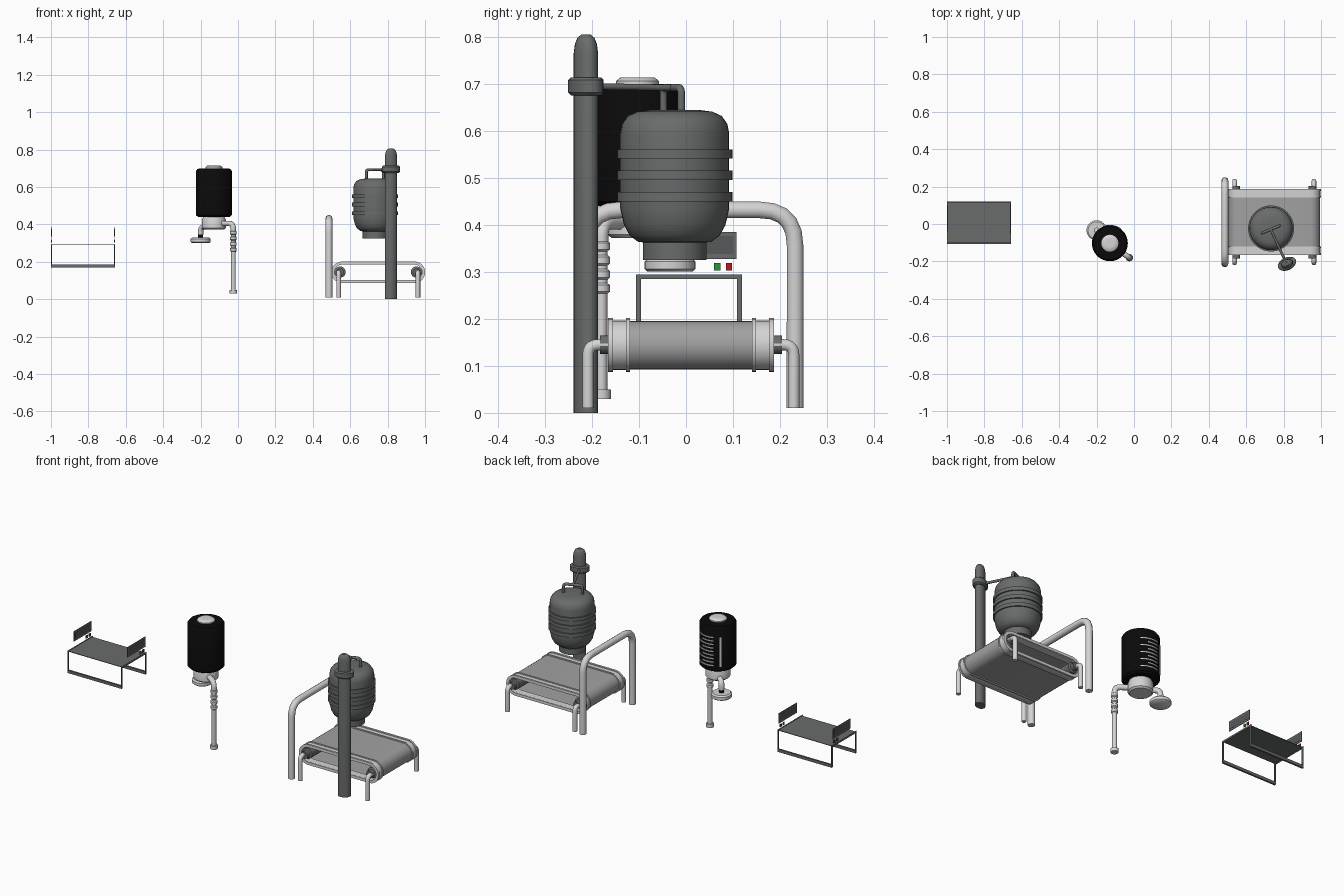
import bpy, bmesh, math
from mathutils import Vector, Matrix

if "Cube" in bpy.data.objects:
    bpy.data.objects.remove(bpy.data.objects["Cube"])


def material(name, r, g, b):
    m = bpy.data.materials.new(name)
    m.diffuse_color = (r, g, b, 1)
    m.use_nodes = True
    m.node_tree.nodes["Principled BSDF"].inputs["Base Color"].default_value = m.diffuse_color
    return m


DARK = material("dark grey", 0.14, 0.15, 0.145)
LIGHT = material("light grey", 0.66, 0.66, 0.66)
BELT = material("belt grey", 0.36, 0.36, 0.36)
BLACK = material("black", 0.003, 0.003, 0.003)
SCREEN = material("screen grey", 0.09, 0.1, 0.1)
GREEN = material("green", 0.02, 0.3, 0.04)
RED = material("red", 0.5, 0.01, 0.01)


def finish(ob, mat):
    ob.data.materials.append(mat)
    bpy.ops.object.select_all(action='DESELECT')
    ob.select_set(True)
    bpy.context.view_layer.objects.active = ob
    if ob.type == 'CURVE':
        bpy.ops.object.convert(target='MESH')
        ob = bpy.context.object
    bpy.ops.object.shade_smooth_by_angle(angle=math.radians(40))
    return ob


def from_bmesh(name, bm, mat):
    bmesh.ops.recalc_face_normals(bm, faces=bm.faces)
    me = bpy.data.meshes.new(name)
    bm.to_mesh(me)
    bm.free()
    ob = bpy.data.objects.new(name, me)
    bpy.context.collection.objects.link(ob)
    return finish(ob, mat)


def box(name, x, y, z, mat):
    bm = bmesh.new()
    bmesh.ops.create_cube(bm, size=1)
    for v in bm.verts:
        v.co = [(a + b) / 2 + c * (b - a) for (a, b), c in zip((x, y, z), v.co)]
    return from_bmesh(name, bm, mat)


def lathe(name, centre, profile, mat, n=32, scale=(1, 1), turn=0, axis='Z'):
    """Spin (radius, height) pairs round an axis through centre."""
    bm = bmesh.new()
    rings = [[bm.verts.new((r * math.cos(2 * math.pi * i / n) * scale[0],
                            r * math.sin(2 * math.pi * i / n) * scale[1], z))
              for i in range(n)] for r, z in profile]
    for a, b in zip(rings, rings[1:]):
        for i in range(n):
            bm.faces.new((a[i], a[(i + 1) % n], b[(i + 1) % n], b[i]))
    bm.faces.new(rings[0])
    bm.faces.new(rings[-1])
    rot = Matrix.Rotation(-math.pi / 2, 4, 'X') if axis == 'Y' else Matrix.Rotation(turn, 4, 'Z')
    bm.transform(Matrix.Translation(centre) @ rot)
    return from_bmesh(name, bm, mat)


def tube(name, points, radius, mat, bend=0.0):
    """Round pipe along points with filleted corners."""
    p = [Vector(q) for q in points]
    path = [p[0]]
    for a, b, c in zip(p, p[1:], p[2:]):
        s, e = b + (a - b).normalized() * bend, b + (c - b).normalized() * bend
        path += [(1 - t) ** 2 * s + 2 * t * (1 - t) * b + t * t * e for t in (0, .2, .4, .6, .8, 1)]
    path.append(p[-1])
    cu = bpy.data.curves.new(name, 'CURVE')
    cu.dimensions = '3D'
    cu.bevel_depth, cu.bevel_resolution, cu.use_fill_caps = radius, 3, True
    sp = cu.splines.new('POLY')
    sp.points.add(len(path) - 1)
    for q, v in zip(sp.points, path):
        q.co = (*v, 1)
    ob = bpy.data.objects.new(name, cu)
    bpy.context.collection.objects.link(ob)
    return finish(ob, mat)


def loop_band(name, y0, y1, r, thick, mat, x0=0.557, x1=0.943, z=0.144, n=12):
    """Stadium shaped band running round both rollers."""
    bm = bmesh.new()

    def ring(rad, y):
        return [bm.verts.new(((x1 if s else x0) + rad * math.cos(a), y, z + rad * math.sin(a)))
                for s in (1, 0) for k in range(n + 1)
                for a in [(-math.pi / 2 if s else math.pi / 2) + math.pi * k / n]]
    rs = [ring(r, y0), ring(r, y1), ring(r - thick, y1), ring(r - thick, y0)]
    m = len(rs[0])
    for a, b in zip(rs, rs[1:] + rs[:1]):
        for i in range(m):
            bm.faces.new((a[i], a[(i + 1) % m], b[(i + 1) % m], b[i]))
    return from_bmesh(name, bm, mat)


# --- conveyor: belt, side rails, rollers, legs ---
YC = 0.0105
loop_band("conveyor_belt", -0.135, 0.156, 0.052, 0.006, BELT)
for s, side in ((-1, "front"), (1, "back")):
    def span(a, b):
        return sorted((YC + s * a, YC + s * b))
    loop_band(side + "_rail", *span(0.136, 0.173), 0.053, 0.012, LIGHT)
    loop_band(side + "_rail_inner_flange", *span(0.130, 0.138), 0.0575, 0.016, LIGHT)
    loop_band(side + "_rail_outer_flange", *span(0.166, 0.177), 0.0575, 0.016, LIGHT)
    for x, end in ((0.538, "left"), (0.962, "right")):
        tube(f"{side}_{end}_conveyor_leg", [(x, YC + s * 0.17, 0.145), (x, YC + s * 0.219, 0.145),
             (x, YC + s * 0.219, 0.01)], 0.0125, LIGHT, 0.022)
for x, end in ((0.546, "left"), (0.954, "right")):
    lathe(end + "_roller", (x, YC, 0.145), [(0.02, -0.194), (0.02, -0.172), (0.03, -0.168),
          (0.03, 0.168), (0.02, 0.172), (0.02, 0.194)], DARK, 24, axis='Y')

# --- arch pipe beside the conveyor ---
tube("arch_pipe", [(0.486, -0.213, 0.01), (0.486, -0.213, 0.432), (0.486, 0.232, 0.432),
     (0.486, 0.232, 0.01)], 0.0185, LIGHT, 0.075)

# --- column with collar ---
TURN = math.radians(25)
lathe("column", (0.818, -0.213, 0), [(1, 0), (1, 0.765), (0.9, 0.785), (0.7, 0.798), (0.4, 0.805)],
      DARK, 20, (0.034, 0.024), TURN)
lathe("column_collar", (0.818, -0.213, 0), [(0.85, 0.676), (1, 0.682), (1, 0.708), (0.85, 0.714)],
      DARK, 20, (0.052, 0.034), TURN)

# --- hanging tank with ribs, handle and arm ---
T = (0.733, -0.024, 0)
lathe("hanging_tank", T, [(0.068, 0.325), (0.068, 0.363), (0.078, 0.364), (0.096, 0.378), (0.108, 0.4),
      (0.116, 0.435), (0.116, 0.595), (0.112, 0.615), (0.1, 0.632), (0.08, 0.641), (0.05, 0.645)], DARK, 40)
for z in (0.46, 0.506, 0.551):
    lathe("tank_rib", T, [(0.114, z - 0.01), (0.123, z - 0.01), (0.123, z + 0.01), (0.114, z + 0.01)], DARK, 40)
tube("tank_handle", [(0.686, -0.048, 0.635), (0.686, -0.048, 0.692), (0.777, -0.01, 0.692),
     (0.777, -0.01, 0.635)], 0.008, DARK, 0.015)
tube("tank_arm", [(0.731, -0.029, 0.692), (0.81, -0.2, 0.695)], 0.007, DARK)

# --- black vessel with cap and base ---
VX, VY = -0.129, -0.103
lathe("black_vessel", (VX, VY, 0), [(0.085, 0.44), (0.096, 0.45), (0.096, 0.685), (0.088, 0.697),
      (0.05, 0.7)], BLACK, 32)
lathe("vessel_cap", (VX, VY, 0), [(0.046, 0.695), (0.046, 0.706), (0.036, 0.714), (0.02, 0.714)], LIGHT)
lathe("vessel_base", (VX, VY, 0), [(0.055, 0.372), (0.064, 0.38), (0.064, 0.425), (0.055, 0.445)], LIGHT)


# --- level scale on the back of the vessel ---
def scale_mark(name, a0, a1, z0, z1, r0=0.094, r1=0.0985):
    bm = bmesh.new()
    k = max(2, int((a1 - a0) / 8))
    sections = []
    for i in range(k + 1):
        a = math.radians(a0 + (a1 - a0) * i / k)
        sections.append([bm.verts.new((VX + r * math.cos(a), VY + r * math.sin(a), z))
                         for r, z in ((r0, z0), (r1, z0), (r1, z1), (r0, z1))])
    for p, q in zip(sections, sections[1:]):
        for j in range(4):
            bm.faces.new((p[j], p[(j + 1) % 4], q[(j + 1) % 4], q[j]))
    bm.faces.new(sections[0])
    bm.faces.new(sections[-1])
    from_bmesh(name, bm, LIGHT)


scale_mark("scale_bar", 130, 136, 0.47, 0.64)
for i in range(9):
    scale_mark("scale_tick", 50 if i % 2 == 0 else 72, 112, 0.474 + i * 0.02, 0.48 + i * 0.02)

# --- outlet pipe with jointed hose and foot ---
PX, PY = -0.025, -0.18
tube("outlet_elbow", [(VX + 0.03, VY - 0.025, 0.405), (PX, PY, 0.405), (PX, PY, 0.36)], 0.015, LIGHT, 0.03)
hose = [(0.011, 0.03)] + [(r, 0.25 + i * 0.03 + d) for i in range(4)
                          for r, d in ((0.013, 0.004), (0.018, 0.008), (0.018, 0.022), (0.013, 0.026))]
lathe("outlet_hose", (PX, PY, 0), hose + [(0.013, 0.385)], LIGHT, 16)
lathe("outlet_lower_pipe", (PX, PY, 0), [(0.0125, 0.045), (0.0125, 0.25)], LIGHT, 16)
lathe("outlet_foot", (PX, PY, 0), [(0.02, 0.03), (0.02, 0.05)], LIGHT, 16)

# --- spray head on the other side ---
tube("spray_elbow", [(VX - 0.03, VY + 0.03, 0.39), (-0.2, -0.034, 0.385), (-0.2, -0.034, 0.345)],
     0.015, LIGHT, 0.025)
lathe("spray_neck", (-0.2, -0.034, 0), [(0.014, 0.325), (0.014, 0.355)], BLACK, 16)
lathe("spray_head", (-0.2, -0.034, 0), [(0.048, 0.301), (0.054, 0.306), (0.054, 0.322), (0.046, 0.329)], LIGHT)

# --- thin table with strip legs, foot bars, panels and buttons ---
box("table_top", (-1, -0.658), (-0.1, 0.114), (0.289, 0.292), DARK)
for x, out, end in ((-0.998, -1, "left"), (-0.66, 1, "right")):
    def plate(a, b):
        return sorted((x + out * a, x + out * b))
    box(end + "_table_edge", plate(-0.001, 0.002), (-0.106, 0.119), (0.285, 0.295), DARK)
    for y in (-0.101, 0.114):
        box(end + "_table_leg", plate(-0.003, 0.002), (y - 0.005, y + 0.005), (0.17, 0.29), DARK)
    box(end + "_panel", plate(-0.002, 0.001), (-0.05, 0.108), (0.328, 0.385), DARK)
    box(end + "_panel_screen", plate(-0.003, 0.002), (-0.04, 0.1), (0.338, 0.376), SCREEN)
    box(end + "_green_button", plate(-0.003, 0.002), (0.06, 0.073), (0.303, 0.319), GREEN)
    box(end + "_red_button", plate(-0.003, 0.002), (0.085, 0.098), (0.303, 0.319), RED)
for y, side in ((-0.101, "front"), (0.114, "back")):
    box(side + "_foot_bar", (-0.998, -0.66), (y - 0.005, y + 0.005), (0.17, 0.186), DARK)
